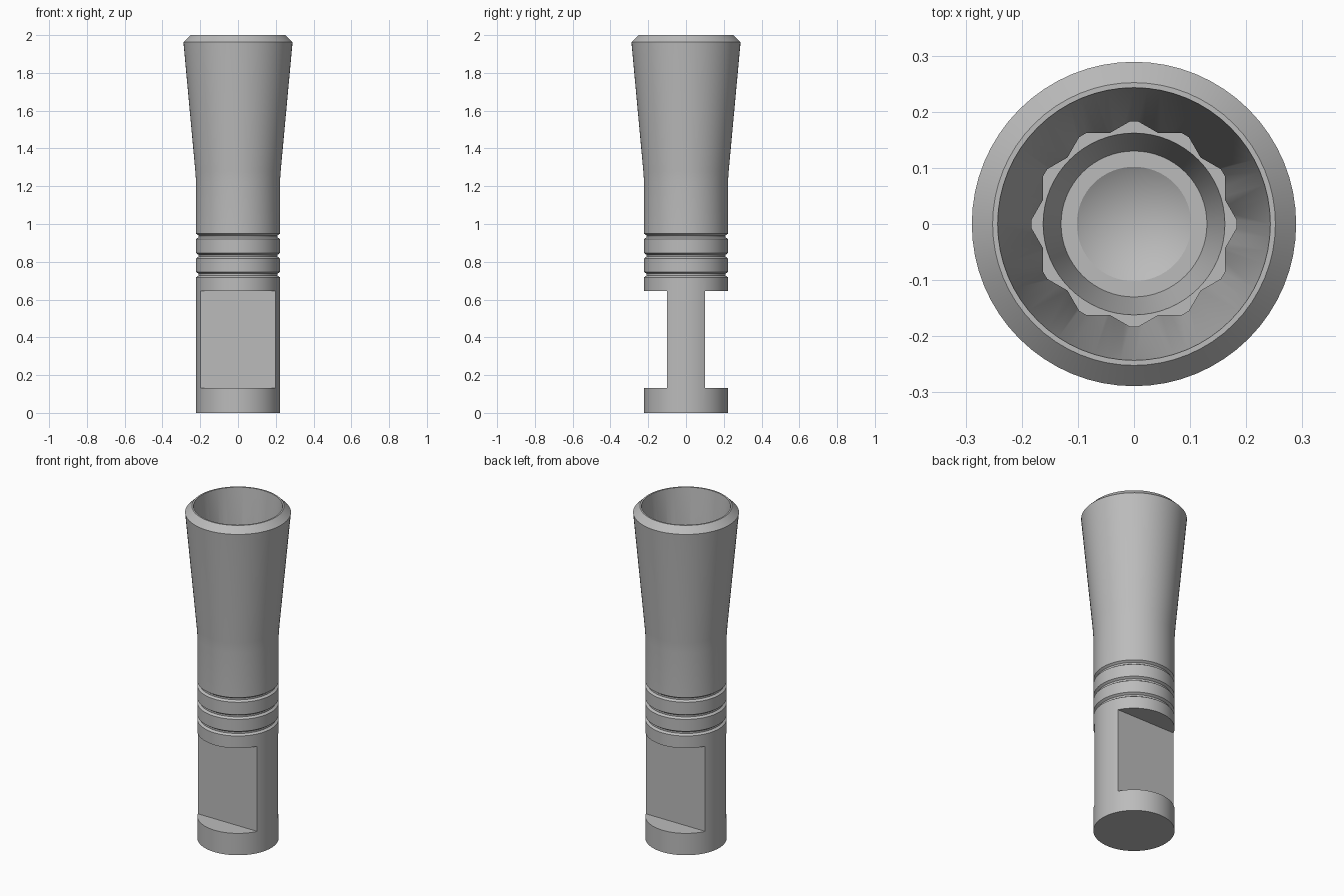
import bpy, bmesh, math

if "Cube" in bpy.data.objects:
    bpy.data.objects.remove(bpy.data.objects["Cube"])

SEGMENTS = 64
BODY_R = 0.222

steel = bpy.data.materials.new("satin grey steel")
steel.use_nodes = True
grey = (0.5, 0.5, 0.5, 1)
steel.diffuse_color = grey
steel.node_tree.nodes["Principled BSDF"].inputs["Base Color"].default_value = grey


def finish(name, bm):
    bmesh.ops.recalc_face_normals(bm, faces=bm.faces[:])
    mesh = bpy.data.meshes.new(name)
    bm.to_mesh(mesh)
    bm.free()
    mesh.materials.append(steel)
    obj = bpy.data.objects.new(name, mesh)
    bpy.context.collection.objects.link(obj)
    return obj


def lathe(name, profile):
    """Revolve (radius, z) points, listed from bottom to top, into a closed solid."""
    bm = bmesh.new()
    rings = []
    for r, z in profile:
        if r == 0:
            rings.append([bm.verts.new((0, 0, z))] * SEGMENTS)
        else:
            angles = [math.tau * i / SEGMENTS for i in range(SEGMENTS)]
            rings.append([bm.verts.new((r * math.cos(a), r * math.sin(a), z)) for a in angles])
    for low, high in zip(rings, rings[1:]):
        for i in range(SEGMENTS):
            j = (i + 1) % SEGMENTS
            corners = [low[i], low[j], high[j], high[i]]
            bm.faces.new(list(dict.fromkeys(corners)))
    for ring in (rings[0], rings[-1]):
        if ring[0] is not ring[1]:
            bm.faces.new(ring)
    return finish(name, bm)


def star_prism(name, tip, z0, z1):
    """Twelve-point socket shape: two hexagons turned 30 degrees apart."""
    bm = bmesh.new()
    notch = tip * math.cos(math.pi / 6) / math.cos(math.pi / 12)
    verts = []
    for i in range(24):
        r = notch if i % 2 else tip
        a = i * math.pi / 12
        verts.append(bm.verts.new((r * math.cos(a), r * math.sin(a), z0)))
    face = bm.faces.new(verts)
    top = bmesh.ops.extrude_face_region(bm, geom=[face])["geom"]
    for v in top:
        if isinstance(v, bmesh.types.BMVert):
            v.co.z = z1
    return finish(name, bm)


def box(name, center, size):
    bm = bmesh.new()
    bmesh.ops.create_cube(bm, size=1)
    for v in bm.verts:
        v.co = [c + s * p for c, s, p in zip(center, size, v.co)]
    return finish(name, bm)


def cut(target, cutter):
    cutter.hide_render = True
    mod = target.modifiers.new("cut", "BOOLEAN")
    mod.operation = "DIFFERENCE"
    mod.solver = "EXACT"
    mod.object = cutter
    bpy.context.view_layer.objects.active = target
    bpy.ops.object.modifier_apply(modifier=mod.name)
    bpy.data.objects.remove(cutter)


# Outer body: straight shank, three grooves, flared and chamfered mouth
profile = [(0, 0), (BODY_R, 0)]
for z in (0.732, 0.832, 0.935):
    profile += [(BODY_R, z - 0.014), (BODY_R - 0.013, z - 0.005),
                (BODY_R - 0.013, z + 0.005), (BODY_R, z + 0.014)]
profile += [(BODY_R, 1.22), (0.226, 1.28), (0.289, 1.963), (0.252, 2), (0, 2)]
body = lathe("socket_body", profile)

# Wrench flats on the front and back
for side in (-1, 1):
    cut(body, box("flat_cutter", (0, side * 0.3, 0.388), (1, 0.4, 0.513)))

# Tapered mouth, twelve-point drive and drilled pocket
cut(body, lathe("mouth_cutter", [(0, 1.12), (0.155, 1.12), (0.243, 2), (0.243, 2.1), (0, 2.1)]))
cut(body, star_prism("drive_cutter", 0.187, 1.0, 1.4))
cut(body, lathe("pocket_cutter", [(0, 0.8), (0.102, 0.86), (0.13, 0.86),
                                  (0.162, 1.0), (0.15, 1.05), (0, 1.05)]))

bpy.ops.object.select_all(action="DESELECT")
body.select_set(True)
bpy.context.view_layer.objects.active = body
bpy.ops.object.shade_smooth_by_angle(angle=math.radians(25))
